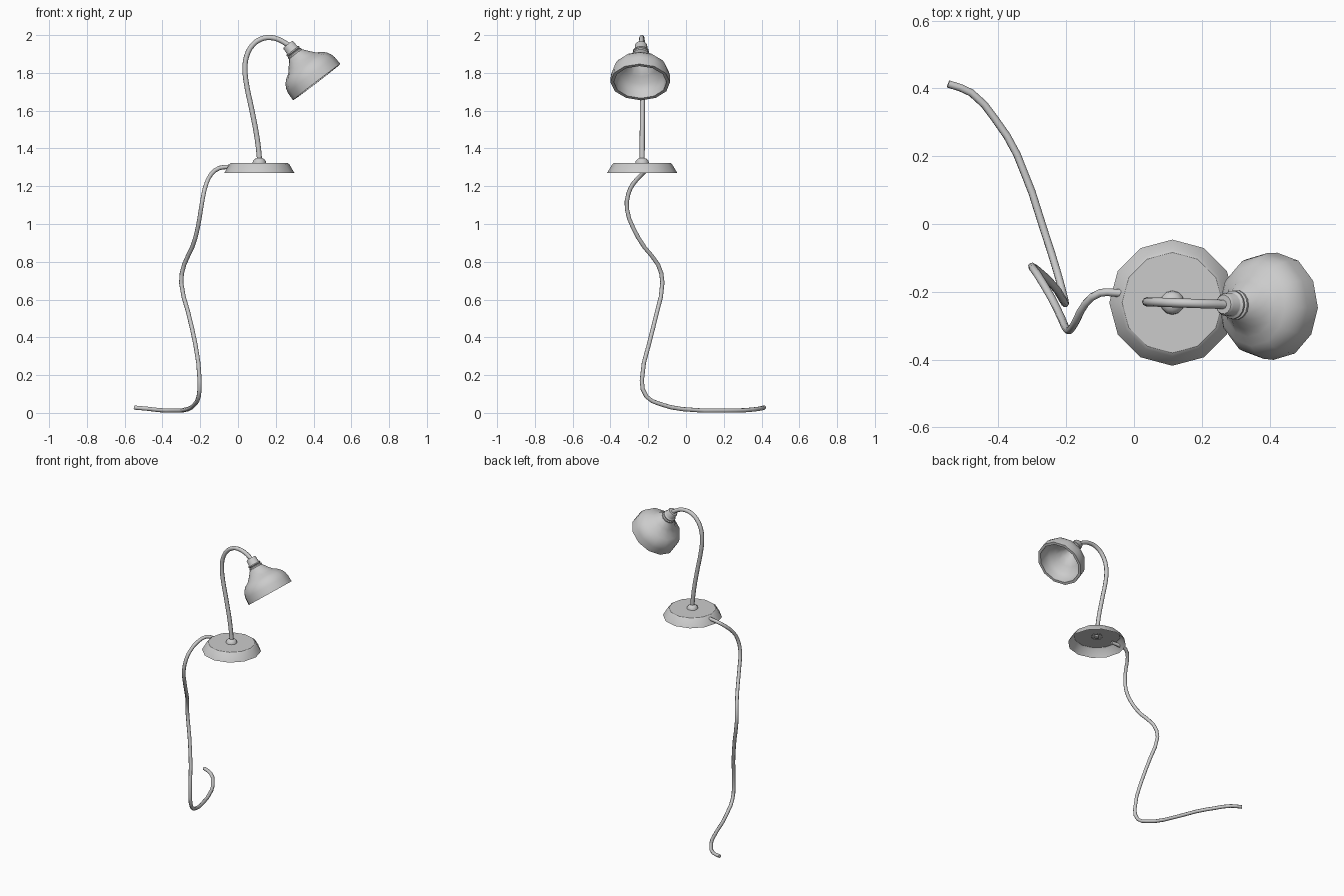
import bpy, bmesh, math

if "Cube" in bpy.data.objects:
    bpy.data.objects.remove(bpy.data.objects["Cube"])

TURN = math.radians(-2)      # slight turn of the arm about the base
BX, BY = 0.113, -0.232       # base centre


def lathe(name, profile, sides, loc, rot=(0, 0, 0), angle=35):
    """Spin (radius, height) points around local z; radius 0 makes a pole."""
    bm = bmesh.new()
    rings = []
    for r, h in profile:
        n = 1 if r == 0 else sides
        rings.append([bm.verts.new((r * math.cos(2 * math.pi * i / sides),
                                    r * math.sin(2 * math.pi * i / sides), h)) for i in range(n)])
    for a, b in zip(rings, rings[1:]):
        for i in range(sides):
            j = (i + 1) % sides
            quad = [a[i % len(a)], a[j % len(a)], b[j % len(b)], b[i % len(b)]]
            bm.faces.new(list(dict.fromkeys(quad)))
    bmesh.ops.recalc_face_normals(bm, faces=bm.faces)
    mesh = bpy.data.meshes.new(name)
    bm.to_mesh(mesh)
    bm.free()
    ob = bpy.data.objects.new(name, mesh)
    bpy.context.collection.objects.link(ob)
    ob.location, ob.rotation_euler = loc, rot
    bpy.ops.object.select_all(action='DESELECT')
    ob.select_set(True)
    bpy.context.view_layer.objects.active = ob
    bpy.ops.object.shade_smooth_by_angle(angle=math.radians(angle))
    return ob


def tube(name, points, radius, steps):
    """Round tube along a smooth path."""
    cu = bpy.data.curves.new(name, 'CURVE')
    cu.dimensions = '3D'
    cu.bevel_depth, cu.bevel_resolution = radius, 2
    cu.use_fill_caps = True
    cu.resolution_u = steps
    sp = cu.splines.new('BEZIER')
    sp.bezier_points.add(len(points) - 1)
    for bp, p in zip(sp.bezier_points, points):
        bp.co = p
        bp.handle_left_type = bp.handle_right_type = 'AUTO'
    ob = bpy.data.objects.new(name, cu)
    bpy.context.collection.objects.link(ob)
    return ob


def arm_plane(x, z):
    """Point in the vertical plane of the arm."""
    d = x - BX
    return (BX + d * math.cos(TURN), BY + d * math.sin(TURN), z)


# Base: shallow dish, open underneath
lathe("base", [(0.186, 1.27), (0.158, 1.317), (0.148, 1.324), (0, 1.324)], 12, (BX, BY, 0))

# Domed collar where the stem meets the base
lathe("stem_collar", [(0.036, 1.32), (0.034, 1.333), (0.025, 1.344), (0.012, 1.35), (0, 1.35)],
      12, (BX, BY, 0), angle=60)

# Gooseneck stem
stem = [(0.117, 1.312), (0.102, 1.45), (0.072, 1.61), (0.045, 1.74), (0.037, 1.82), (0.046, 1.89),
        (0.08, 1.95), (0.125, 1.98), (0.165, 1.987), (0.215, 1.977), (0.27, 1.945)]
tube("stem", [arm_plane(*p) for p in stem], 0.0135, 3)

# Lamp head, tilted along the end of the stem
head_loc = arm_plane(0.417, 1.751)
head_rot = (0, math.radians(-37.45), TURN)

# Bell shade: outer wall, rolled rim, inner wall
lathe("shade", [(0.040, 0.19), (0.05, 0.178), (0.072, 0.150), (0.093, 0.127), (0.120, 0.110),
                (0.138, 0.092), (0.150, 0.07), (0.156, 0.048), (0.158, 0.0),
                (0.140, 0.0), (0.138, 0.045), (0.122, 0.082), (0.088, 0.105),
                (0.06, 0.14), (0.036, 0.178), (0, 0.178)], 12, head_loc, head_rot, 50)

# Ribbed bulb socket
lathe("socket", [(0, 0.18), (0.041, 0.18), (0.044, 0.188), (0.044, 0.194), (0.037, 0.198),
                 (0.042, 0.203), (0.042, 0.209), (0.036, 0.213), (0.034, 0.216),
                 (0.033, 0.245), (0.028, 0.252), (0, 0.252)], 14, head_loc, head_rot)

# Power cord: out through the base wall, hanging down, trailing on the floor
tube("cord", [(0.01, -0.208, 1.305), (-0.055, -0.203, 1.302), (-0.10, -0.203, 1.296),
              (-0.143, -0.235, 1.262), (-0.168, -0.28, 1.212), (-0.182, -0.305, 1.16),
              (-0.196, -0.313, 1.08), (-0.213, -0.28, 0.98), (-0.242, -0.22, 0.877),
              (-0.285, -0.148, 0.785), (-0.301, -0.125, 0.69), (-0.266, -0.152, 0.54),
              (-0.225, -0.197, 0.36), (-0.203, -0.234, 0.17), (-0.208, -0.21, 0.087),
              (-0.227, -0.14, 0.048), (-0.265, -0.02, 0.02), (-0.345, 0.205, 0.012),
              (-0.41, 0.31, 0.014), (-0.48, 0.387, 0.022), (-0.548, 0.413, 0.028)], 0.0115, 2)
